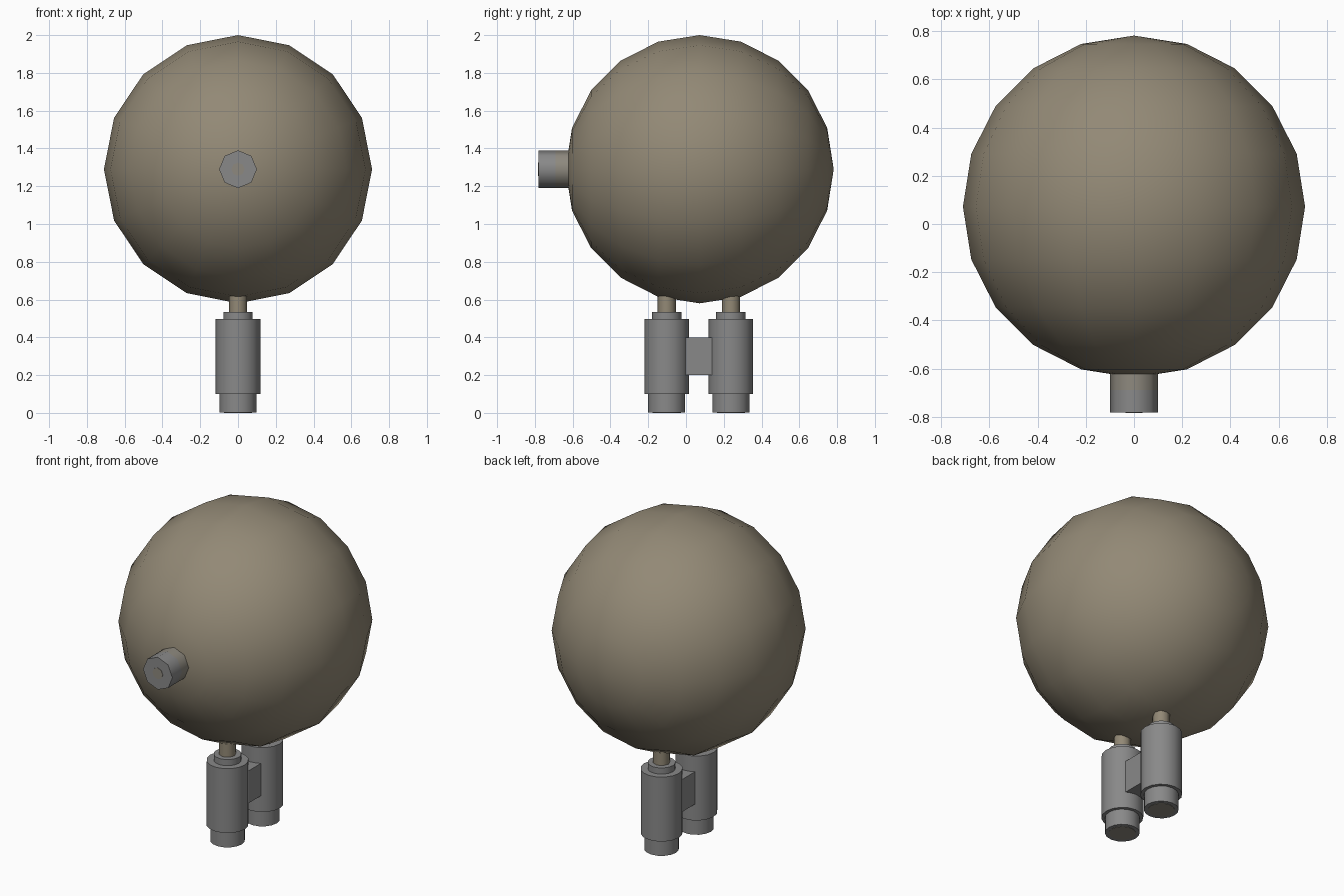
import bpy, math
from mathutils import Matrix

if "Cube" in bpy.data.objects:
    bpy.data.objects.remove(bpy.data.objects["Cube"])

def mat(name, rgb):
    m = bpy.data.materials.new(name)
    m.diffuse_color = (*rgb, 1)
    m.use_nodes = True
    m.node_tree.nodes["Principled BSDF"].inputs["Base Color"].default_value = m.diffuse_color
    return m

TAN = mat("tan", (0.29, 0.25, 0.18))
GREY = mat("grey", (0.25, 0.25, 0.25))
BLEND = mat("warm_grey", (0.27, 0.25, 0.21))

def finish(name, m):
    o = bpy.context.object
    o.name = name
    o.data.materials.append(m)
    bpy.ops.object.transform_apply(location=False, rotation=True, scale=True)
    return o

def cyl(name, m, sides, r, a, b, y=0.0, z=None):
    """Upright cylinder from z=a to b at y, or along y from a to b at height z."""
    mid = (a + b) / 2
    flat = z is not None
    bpy.ops.mesh.primitive_cylinder_add(
        vertices=sides, radius=r, depth=b - a,
        location=(0, mid, z) if flat else (0, y, mid),
        rotation=(math.pi / 2, 0, 0) if flat else (0, 0, 0))
    o = finish(name, m)
    bpy.ops.object.shade_smooth_by_angle(angle=math.radians(50))
    return o

# Large ball, poles along y
bpy.ops.mesh.primitive_uv_sphere_add(segments=16, ring_count=10, radius=0.71,
                                     location=(0, 0.072, 1.29),
                                     rotation=(math.pi / 2, 0, 0))
finish("ball", TAN)
bpy.ops.object.shade_smooth()

# Front nozzle with a warmer collar
cyl("nozzle", GREY, 8, 0.1, -0.782, -0.69, z=1.29)
cyl("nozzle_collar", BLEND, 8, 0.1, -0.69, -0.6, z=1.29)
cyl("nozzle_center", BLEND, 8, 0.035, -0.784, -0.778, z=1.29)

# Two stepped legs
for side, y in (("front", -0.102), ("back", 0.238)):
    cyl(side + "_foot", GREY, 16, 0.098, 0.002, 0.105, y)
    cyl(side + "_foot_base", BLEND, 16, 0.075, 0.0, 0.006, y)
    cyl(side + "_leg", GREY, 16, 0.118, 0.1, 0.497, y)
    cyl(side + "_leg_step", GREY, 16, 0.078, 0.49, 0.535, y)
    cyl(side + "_stem", TAN, 8, 0.048, 0.52, 0.66, y)

# Block joining the legs
bpy.ops.mesh.primitive_cube_add(size=1, location=(0, 0.068, 0.3))
bpy.context.object.scale = (0.12, 0.18, 0.2)
finish("leg_bridge", GREY)
